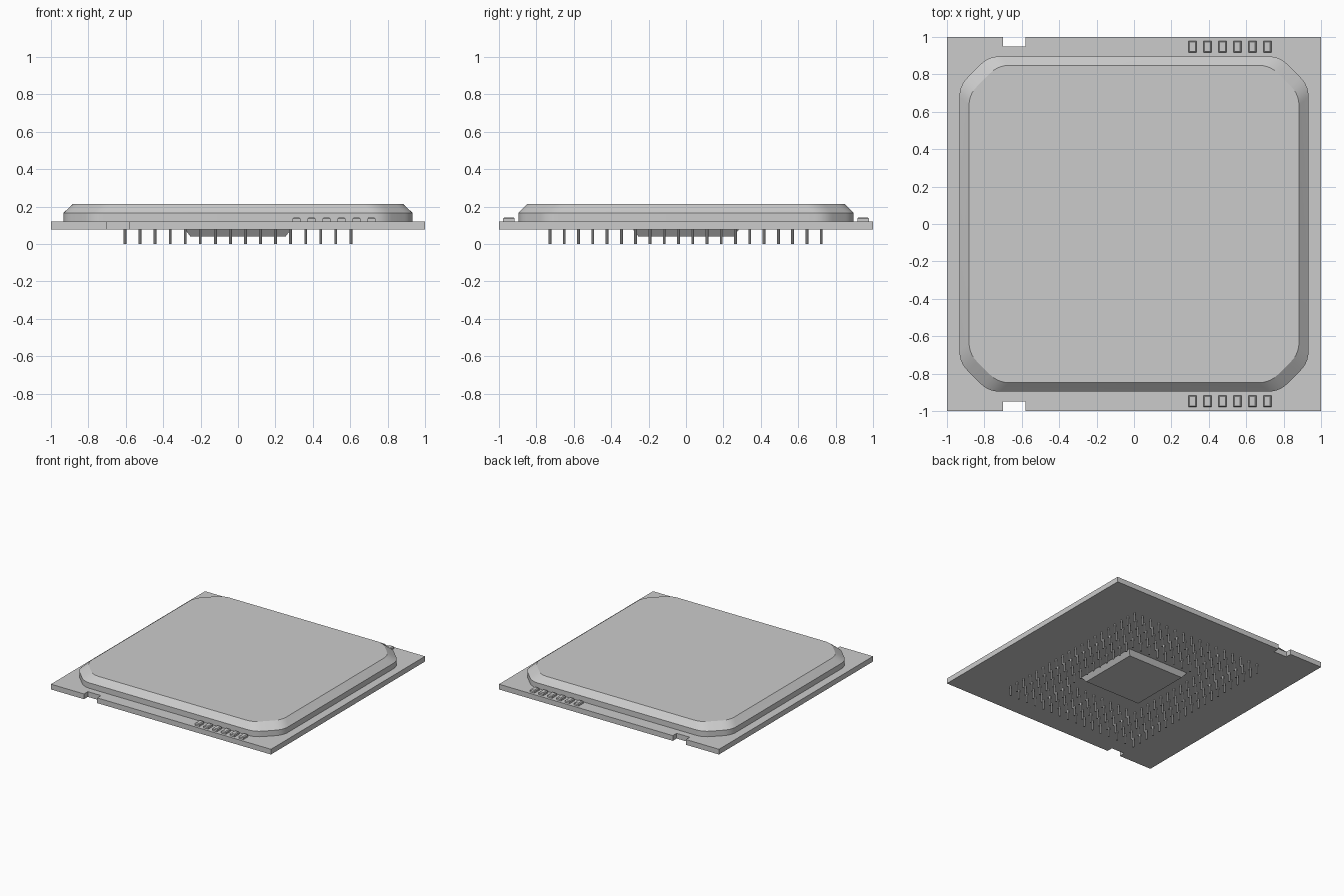
import bpy, bmesh
from mathutils import Vector

cube = bpy.data.objects.get("Cube")
if cube:
    bpy.data.objects.remove(cube)

grey = bpy.data.materials.new("light_grey")
grey.use_nodes = True
colour = (0.6, 0.6, 0.6, 1)
grey.diffuse_color = colour
grey.node_tree.nodes["Principled BSDF"].inputs["Base Color"].default_value = colour


def finish(name, bm, smooth=False):
    bmesh.ops.recalc_face_normals(bm, faces=bm.faces)
    mesh = bpy.data.meshes.new(name)
    bm.to_mesh(mesh)
    bm.free()
    mesh.materials.append(grey)
    obj = bpy.data.objects.new(name, mesh)
    bpy.context.collection.objects.link(obj)
    if smooth:
        bpy.ops.object.select_all(action='DESELECT')
        obj.select_set(True)
        bpy.context.view_layer.objects.active = obj
        bpy.ops.object.shade_smooth_by_angle(angle=0.5)
    return obj


def loft(bm, sections):
    """Skin a stack of matching (outline, z) sections and cap both ends."""
    rings = [[bm.verts.new((x, y, z)) for x, y in pts] for pts, z in sections]
    n = len(rings[0])
    for low, high in zip(rings, rings[1:]):
        for i in range(n):
            j = (i + 1) % n
            bm.faces.new((low[i], low[j], high[j], high[i]))
    bm.faces.new(rings[0][::-1])
    bm.faces.new(rings[-1])


def rect(hx, hy, cx=0, cy=0):
    return [(cx + sx * hx, cy + sy * hy)
            for sx, sy in ((-1, -1), (1, -1), (1, 1), (-1, 1))]


def lid_outline(hx, hy, cut, r, steps=5):
    """Rectangle with clipped corners, each resulting corner rounded."""
    half = [(hx, -hy + cut), (hx, hy - cut), (hx - cut, hy), (-hx + cut, hy)]
    corners = [Vector(p) for p in half] + [-Vector(p) for p in half]
    pts = []
    for i, c in enumerate(corners):
        a = c + (corners[i - 1] - c).normalized() * r
        b = c + (corners[(i + 1) % 8] - c).normalized() * r
        for k in range(steps + 1):
            t = k / steps
            pts.append(a * (1 - t) ** 2 + c * 2 * t * (1 - t) + b * t * t)
    return pts


BOTTOM, TOP = 0.078, 0.121

# Circuit board with a notch in the front and back edges
bm = bmesh.new()
n0, n1, d = -0.70, -0.58, 0.95
board = [(-1, -1), (n0, -1), (n0, -d), (n1, -d), (n1, -1), (1, -1),
         (1, 1), (n1, 1), (n1, d), (n0, d), (n0, 1), (-1, 1)]
loft(bm, [(board, BOTTOM), (board, TOP)])
finish("circuit_board", bm)

# Heat spreader lid: upright rim, then a sloping shoulder
bm = bmesh.new()
rim = lid_outline(0.933, 0.896, 0.155, 0.06)
crown = lid_outline(0.882, 0.848, 0.155, 0.06)
loft(bm, [(rim, TOP), (rim, 0.166), (crown, 0.214)])
finish("heat_spreader", bm, True)

# Small capacitors along the front and back edges
for side, label in ((-1, "front"), (1, "back")):
    bm = bmesh.new()
    for i in range(6):
        x, y = 0.313 + i * 0.08, side * 0.947
        loft(bm, [(rect(0.021, 0.031, x, y), TOP),
                  (rect(0.021, 0.031, x, y), 0.135),
                  (rect(0.015, 0.025, x, y), 0.142)])
    finish(label + "_capacitors", bm)

# Tapered block in the middle of the underside
bm = bmesh.new()
loft(bm, [(rect(0.255, 0.255), 0.04), (rect(0.283, 0.283), BOTTOM)])
finish("underside_block", bm)

# Contact pins, leaving the middle of the grid empty
bm = bmesh.new()
for i in range(16):
    for j in range(20):
        x, y = -0.604 + i * 0.0805, -0.727 + j * 0.0763
        if abs(x) < 0.34 and abs(y) < 0.36:
            continue
        pin = bmesh.ops.create_cone(bm, cap_ends=True, segments=8, radius1=0.0075,
                                    radius2=0.0075, depth=BOTTOM)
        bmesh.ops.translate(bm, verts=pin["verts"], vec=(x, y, BOTTOM / 2))
finish("contact_pins", bm, True)
